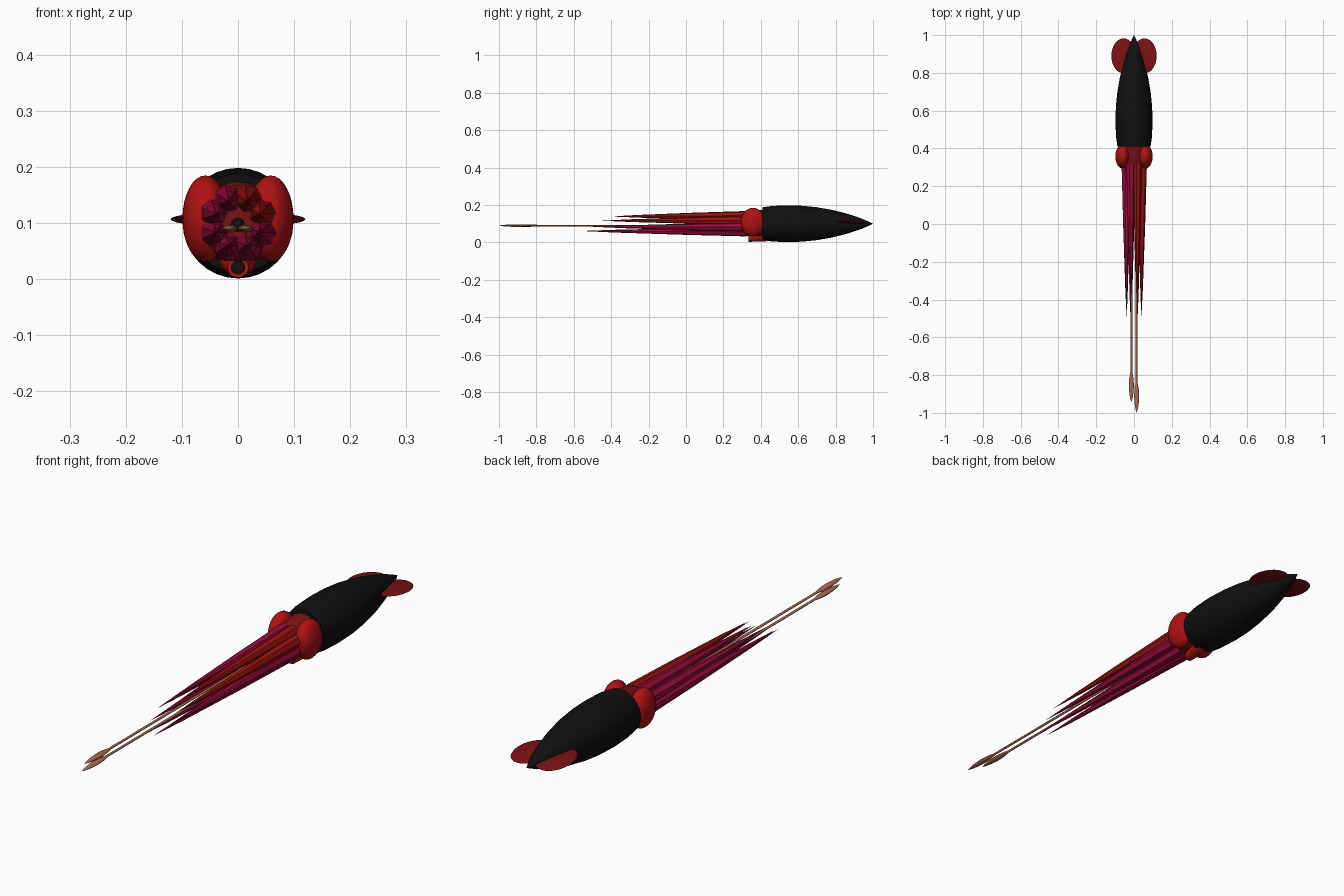
import bpy, bmesh, math
from mathutils import Matrix

cube = bpy.data.objects.get("Cube")
if cube:
    bpy.data.objects.remove(cube, do_unlink=True)

MID = 0.1  # height of the body axis


def material(name, rgb):
    m = bpy.data.materials.new(name)
    m.use_nodes = True
    m.diffuse_color = (*rgb, 1)
    m.node_tree.nodes["Principled BSDF"].inputs["Base Color"].default_value = (*rgb, 1)
    return m


BLACK = material("mantle black", (0.005, 0.005, 0.005))
RED = material("bright red", (0.43, 0.006, 0.006))
ARM_RED = material("arm red", (0.33, 0.006, 0.005))
DARK_RED = material("dark red", (0.19, 0.006, 0.007))
CRIMSON = material("crimson", (0.31, 0.004, 0.042))
TAN = material("tan", (0.4, 0.15, 0.085))


def finish(name, bm, mat, smooth):
    bmesh.ops.recalc_face_normals(bm, faces=bm.faces)
    mesh = bpy.data.meshes.new(name)
    bm.to_mesh(mesh)
    bm.free()
    mesh.materials.append(mat)
    ob = bpy.data.objects.new(name, mesh)
    bpy.context.collection.objects.link(ob)
    if smooth:
        bpy.ops.object.select_all(action="DESELECT")
        ob.select_set(True)
        bpy.context.view_layer.objects.active = ob
        bpy.ops.object.shade_smooth_by_angle(angle=math.radians(40))
    return ob


def loft(name, rings, sides, mat, smooth=True):
    """Skin elliptical rings (y, x, z, radius x, radius z) along the body."""
    bm = bmesh.new()
    loops = []
    for y, x, z, rx, rz in rings:
        turn = [2 * math.pi * i / sides for i in range(sides)]
        loops.append([bm.verts.new((x + rx * math.cos(a), y, z + rz * math.sin(a)))
                      for a in turn])
    for a, b in zip(loops, loops[1:]):
        for i in range(sides):
            j = (i + 1) % sides
            bm.faces.new((a[i], a[j], b[j], b[i]))
    bm.faces.new(loops[0])
    bm.faces.new(loops[-1])
    bmesh.ops.remove_doubles(bm, verts=bm.verts, dist=0.00005)
    return finish(name, bm, mat, smooth)


def ellipsoid(name, centre, radii, mat, tilt=0):
    bm = bmesh.new()
    bmesh.ops.create_uvsphere(bm, u_segments=32, v_segments=16, radius=1)
    bm.transform(Matrix.Translation(centre) @ Matrix.Rotation(tilt, 4, "X")
                 @ Matrix.Diagonal((*radii, 1)))
    return finish(name, bm, mat, True)


# Mantle: a pointed torpedo
profile = [(0.41, 0.088), (0.46, 0.095), (0.54, 0.0985), (0.62, 0.096), (0.7, 0.088),
           (0.78, 0.074), (0.86, 0.054), (0.93, 0.031), (0.98, 0.01), (1.0, 0.0)]
loft("mantle", [(y, 0, MID, r, r) for y, r in profile], 32, BLACK)

# Head and the siphon tube below it
loft("head", [(0.3, 0, MID, 0.055, 0.055), (0.33, 0, MID, 0.068, 0.068),
              (0.43, 0, MID, 0.075, 0.075)], 24, DARK_RED)
loft("siphon", [(0.37, 0, 0.021, 0.011, 0.011), (0.333, 0, 0.021, 0.012, 0.012),
                (0.333, 0, 0.021, 0.019, 0.018), (0.43, 0, 0.036, 0.036, 0.03)],
     16, RED)
ellipsoid("siphon_opening", (0, 0.345, 0.021), (0.012, 0.004, 0.012), BLACK)

# Mirrored eyes and tail fins
for side, s in (("left", 1), ("right", -1)):
    ellipsoid(side + "_eye", (s * 0.058, 0.358, 0.108), (0.041, 0.065, 0.077), RED)
    ellipsoid(side + "_fin", (s * 0.055, 0.89, 0.107), (0.065, 0.093, 0.007),
              DARK_RED, -0.08)

# Four pairs of tapering arms, the lower pairs longer
for s, side in ((1, "left"), (-1, "right")):
    for k, tip in enumerate((-0.4, -0.45, -0.5, -0.56)):
        angle = math.radians(67.5 - 45 * k)
        cx, cz = s * math.cos(angle), math.sin(angle)
        rings = []
        for t, r in ((0, 0.025), (0.4, 0.0175), (0.8, 0.0075), (1, 0)):
            spread = 0.047 - 0.005 * t
            rings.append((0.32 + (tip - 0.32) * t, cx * spread, MID + cz * spread, r, r))
        mat = ARM_RED if s > 0 and k < 2 else CRIMSON
        loft(f"{side}_arm_{k + 1}", rings, 7, mat, smooth=False)

# Two long feeding tentacles with flattened clubs
for side, x, tip in (("left", 0.014, -1.0), ("right", -0.014, -0.945)):
    stalk = [(0.32, x, 0.09, 0.005, 0.005), (tip + 0.16, x, 0.09, 0.005, 0.004)]
    club = [(tip + d, x, 0.09, r, r * 0.55)
            for d, r in ((0.13, 0.011), (0.09, 0.0135), (0.05, 0.011), (0.02, 0.006), (0, 0))]
    loft(side + "_tentacle", stalk + club, 10, TAN)

# Beak between the arms
ellipsoid("beak", (0, 0.3, 0.097), (0.012, 0.02, 0.012), BLACK)
